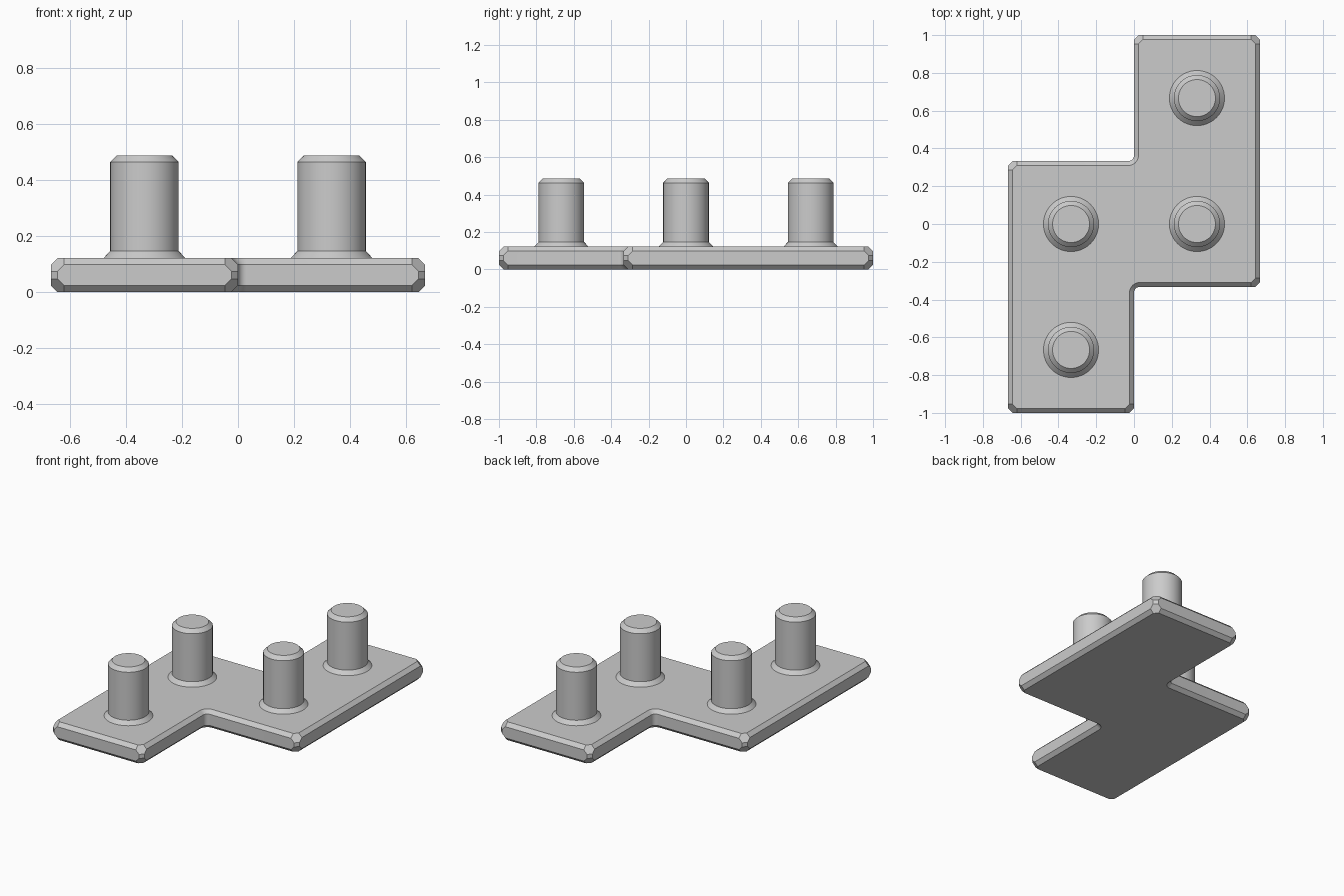
import bpy, bmesh, math
from mathutils import Vector

if "Cube" in bpy.data.objects:
    bpy.data.objects.remove(bpy.data.objects["Cube"])

W, B, T = 0.667, 0.333, 0.121      # half width, step position, plate thickness
D, R = 0.0235, 0.03                # chamfer size, inner corner radius
STUD_TOP = 0.487

grey = bpy.data.materials.new("grey")
grey.diffuse_color = (0.6, 0.6, 0.6, 1)
grey.use_nodes = True
grey.node_tree.nodes["Principled BSDF"].inputs["Base Color"].default_value = grey.diffuse_color


def finish(bm, name):
    bmesh.ops.recalc_face_normals(bm, faces=bm.faces)
    mesh = bpy.data.meshes.new(name)
    bm.to_mesh(mesh)
    bm.free()
    mesh.materials.append(grey)
    ob = bpy.data.objects.new(name, mesh)
    bpy.context.collection.objects.link(ob)
    bpy.ops.object.select_all(action='DESELECT')
    ob.select_set(True)
    bpy.context.view_layer.objects.active = ob
    bpy.ops.object.shade_smooth_by_angle(angle=math.radians(30))
    return ob


def skin(bm, rings):
    for lo, hi in zip(rings, rings[1:]):
        n = len(lo)
        for i in range(n):
            j = (i + 1) % n
            bm.faces.new((lo[i], lo[j], hi[j], hi[i]))


# Stepped plate outline, counter-clockwise
outline = [Vector(p) for p in ((-W, -1), (0, -1), (0, -B), (W, -B),
                               (W, 1), (0, 1), (0, B), (-W, B))]


def plate_ring(bm, z, inset, cut):
    """Outline at one height: cut outer corners, rounded inner corners."""
    pts = []
    for k, p in enumerate(outline):
        u = (p - outline[k - 1]).normalized()
        v = (outline[(k + 1) % len(outline)] - p).normalized()
        if u.cross(v) > 0:
            pts += [p - u * cut + v * inset, p - u * inset + v * cut]
        else:
            c = p - u * R + v * R
            for s in range(9):
                t = s / 8 * math.pi / 2
                pts.append(c + (u * math.sin(t) - v * math.cos(t)) * (R + inset))
    return [bm.verts.new((q.x, q.y, z)) for q in pts]


# Plate with chamfered edges and six-sided corner facets
bm = bmesh.new()
levels = [(0, D, 2 * D), (D, 0, 2 * D), (2 * D, 0, D),
          (T - 2 * D, 0, D), (T - D, 0, 2 * D), (T, D, 2 * D)]
rings = [plate_ring(bm, *lv) for lv in levels]
skin(bm, rings)
bm.faces.new(rings[0][::-1])
bm.faces.new(rings[-1])
bmesh.ops.dissolve_limit(bm, angle_limit=math.radians(1),
                         verts=bm.verts, edges=bm.edges)
finish(bm, "base_plate")

# Studs with flared foot and chamfered top
profile = [(0.146, T), (0.122, T + 0.025), (0.122, STUD_TOP - 0.024), (0.098, STUD_TOP)]
SIDES = 64


def stud(x, y, name):
    bm = bmesh.new()
    rings = [[bm.verts.new((x + r * math.cos(math.tau * i / SIDES),
                            y + r * math.sin(math.tau * i / SIDES), z))
              for i in range(SIDES)] for r, z in profile]
    skin(bm, rings)
    bm.faces.new(rings[-1])
    finish(bm, name)


for name, i, j in (("stud_front_left", -1, -2), ("stud_middle_left", -1, 0),
                   ("stud_middle_right", 1, 0), ("stud_back_right", 1, 2)):
    stud(i / 3, j / 3, name)
